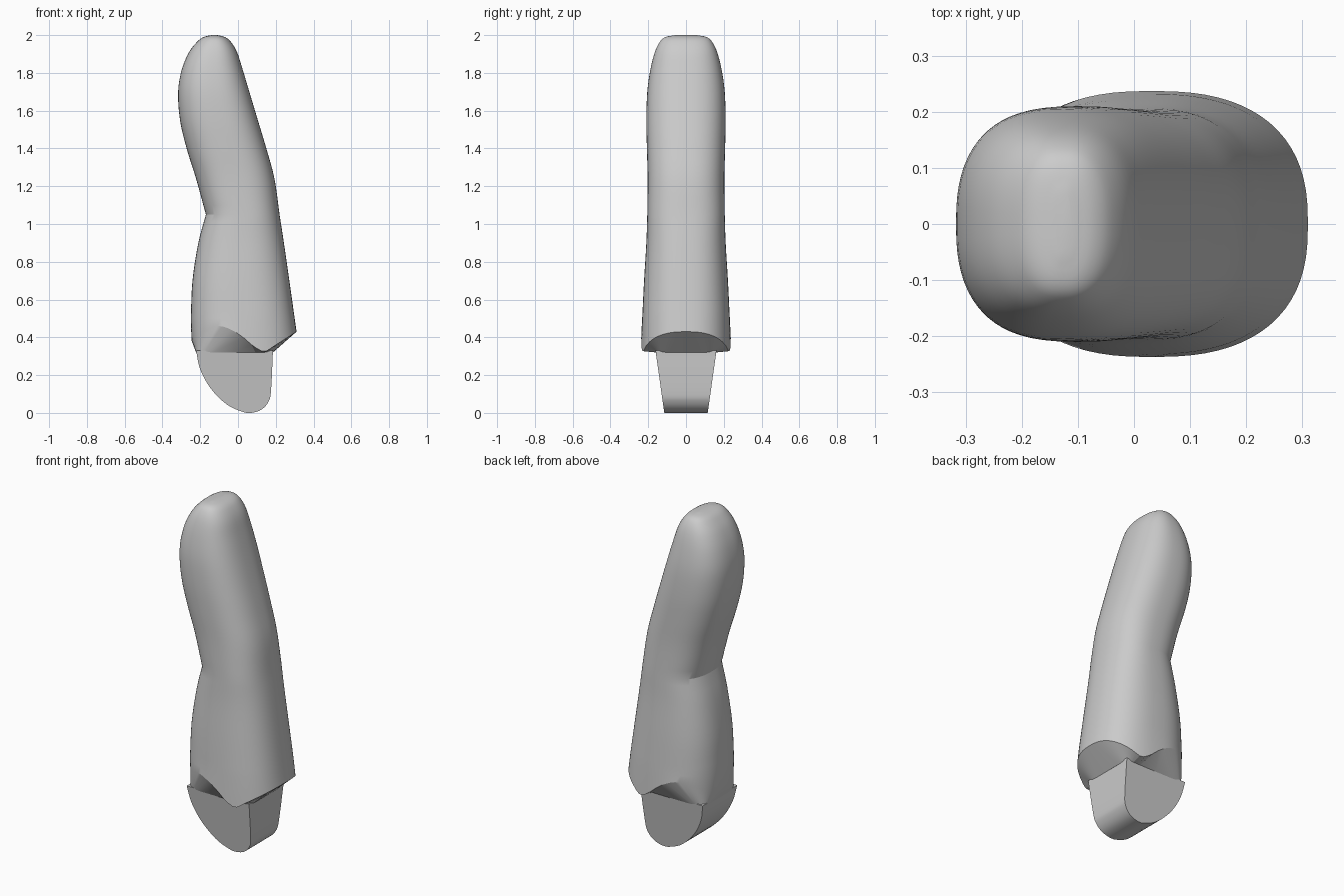
import bpy, bmesh, math

if "Cube" in bpy.data.objects:
    bpy.data.objects.remove(bpy.data.objects["Cube"])

N = 72


def finish(bm, name, angle):
    bmesh.ops.recalc_face_normals(bm, faces=bm.faces)
    me = bpy.data.meshes.new(name)
    bm.to_mesh(me)
    bm.free()
    ob = bpy.data.objects.new(name, me)
    bpy.context.collection.objects.link(ob)
    bpy.ops.object.select_all(action='DESELECT')
    bpy.context.view_layer.objects.active = ob
    ob.select_set(True)
    bpy.ops.object.shade_smooth_by_angle(angle=math.radians(angle))
    return ob


def loft(rings, name, angle):
    bm = bmesh.new()
    vs = [[bm.verts.new(p) for p in r] for r in rings]
    for a, b in zip(vs, vs[1:]):
        n = len(a)
        for i in range(n):
            j = (i + 1) % n
            bm.faces.new((a[i], a[j], b[j], b[i]))
    bm.faces.new(vs[0][::-1])
    bm.faces.new(vs[-1])
    return finish(bm, name, angle)


def catmull(keys, steps):
    out = []
    for i in range(len(keys) - 1):
        p1, p2 = keys[i], keys[i + 1]
        p0 = keys[i - 1] if i else [2 * a - b for a, b in zip(p1, p2)]
        p3 = keys[i + 2] if i + 2 < len(keys) else [2 * b - a for a, b in zip(p1, p2)]
        for k in range(steps):
            t = k / steps
            out.append([0.5 * (2 * b + (c - a) * t + (2 * a - 5 * b + 4 * c - d) * t * t
                               + (3 * b - a - 3 * c + d) * t ** 3)
                        for a, b, c, d in zip(p0, p1, p2, p3)])
    return out + [list(keys[-1])]


def section(xl, xr, hy, z, power):
    pts = []
    for i in range(N):
        a = 2 * math.pi * i / N
        c, s = math.cos(a), math.sin(a)
        x = math.copysign(abs(c) ** (2 / power), c)
        y = math.copysign(abs(s) ** (2 / power), s)
        pts.append(((xl + xr) / 2 + x * (xr - xl) / 2, y * hy, z))
    return pts


# Sleeve: (z, left x, right x, half depth), with a crease at z = 1.05
lower = [(.50, -.25, .30, .232), (.7, -.241, .272, .222),
         (.9, -.21, .243, .21), (1.05, -.17, .22, .205)]
upper = [(1.05, -.17, .22, .205), (1.24, -.222, .193, .203), (1.4, -.272, .15, .207),
         (1.55, -.307, .105, .21), (1.7, -.317, .06, .205), (1.82, -.297, .024, .188),
         (1.91, -.259, -.005, .165), (1.965, -.216, -.038, .138),
         (1.99, -.182, -.07, .108), (2.0, -.14, -.11, .055)]
rows = catmull(lower, 4)[:-1] + catmull(upper, 4)
rings = [section(xl, xr, hy, z, 2.5) for z, xl, xr, hy in rows]

# Wavy lower rim, closed inward to the root of the tongue
wave = catmull([(-.25, .38), (-.2, .425), (-.1, .46), (0, .42),
                (.08, .355), (.14, .325), (.2, .36), (.31, .43)], 6)


def rim_height(x):
    for (x0, z0), (x1, z1) in zip(wave, wave[1:]):
        if x <= x1:
            return z0 + (z1 - z0) * max(0, (x - x0) / (x1 - x0))
    return wave[-1][1]


rim = [(x, y, rim_height(x)) for x, y, z in section(-.246, .31, .237, 0, 2.5)]
root = section(-.222, .185, .16, .32, 8)
sleeve = loft([root, rim] + rings, "curved_sleeve", 20)

# Tongue: rounded profile with flat, tapering sides
profile = catmull([(-.222, .33), (-.2, .23), (-.145, .13), (-.06, .045), (.02, .007),
                   (.07, 0), (.125, .018), (.162, .06), (.175, .12), (.185, .33)], 4)
sides = [[(x, s * (.115 + .045 * max(z, 0) / .32), max(z, 0)) for x, z in profile]
         for s in (-1, 1)]
loft(sides, "tongue", 35)
